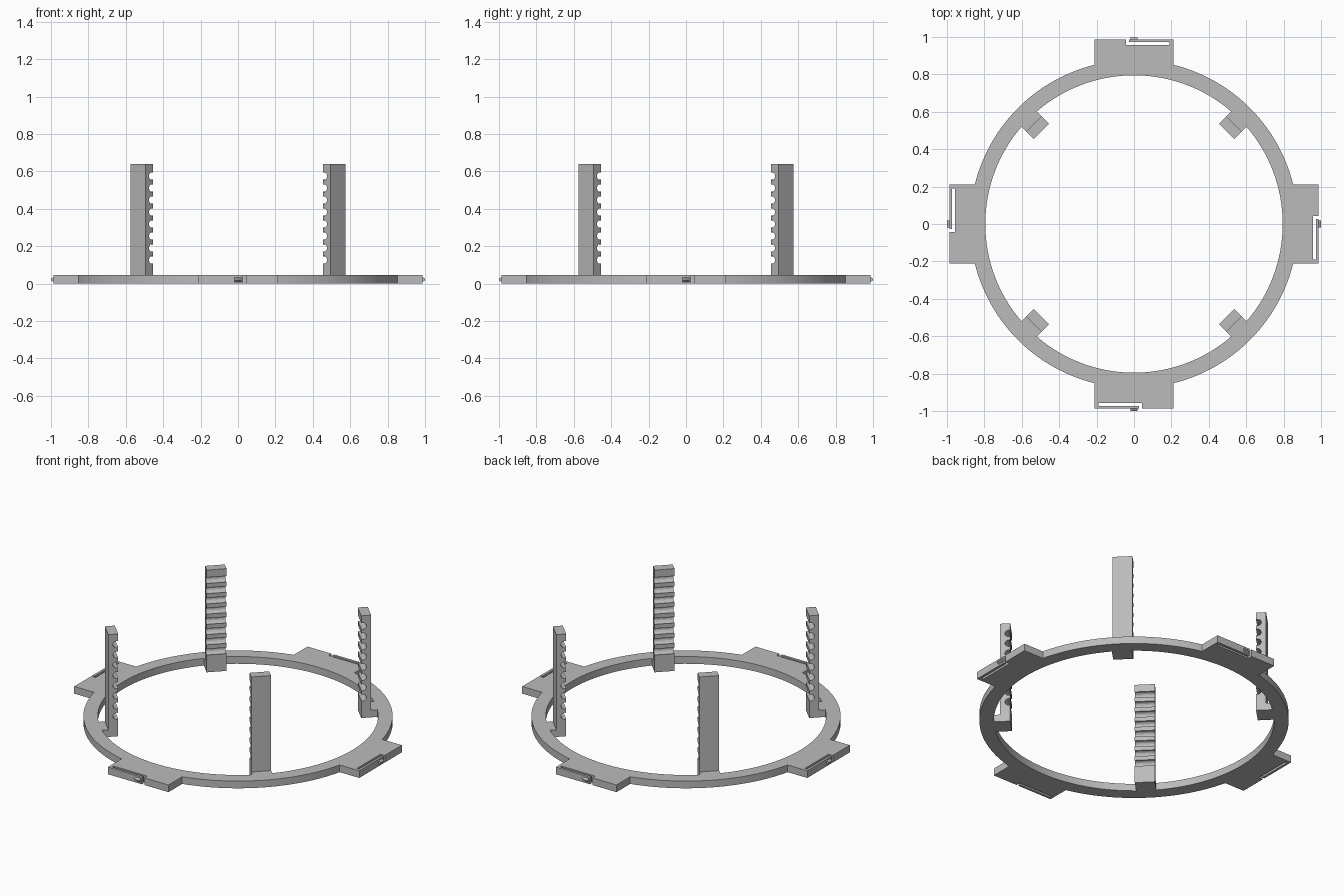
import bpy, bmesh
from math import sin, cos, pi, asin, acos, sqrt, radians
from mathutils import Matrix, Vector

cube = bpy.data.objects.get("Cube")
if cube:
    bpy.data.objects.remove(cube, do_unlink=True)

grey = bpy.data.materials.new("plain_grey")
grey.use_nodes = True
colour = (0.5, 0.5, 0.5, 1)
grey.diffuse_color = colour
grey.node_tree.nodes["Principled BSDF"].inputs["Base Color"].default_value = colour

PLATE = 0.045      # plate thickness
INNER, OUTER = 0.795, 0.877
POST_IN, POST_OUT, POST_HALF, POST_TOP = 0.70, 0.757, 0.057, 0.64
TAB_HALF, TAB_END = 0.21, 0.987


def arc(radius, start, end, steps):
    return [(radius * cos(start + (end - start) * i / steps),
             radius * sin(start + (end - start) * i / steps)) for i in range(steps + 1)]


def four_turns(points, offset=0):
    loop = []
    for k in range(4):
        a = offset + k * pi / 2
        loop += [(x * cos(a) - y * sin(a), x * sin(a) + y * cos(a)) for x, y in points]
    return loop


def prism(name, profile, half_width, angle):
    """Extrude a (radius, height) profile sideways and turn it round z."""
    bm = bmesh.new()
    face = bm.faces.new([bm.verts.new((r, -half_width, z)) for r, z in profile])
    new = bmesh.ops.extrude_face_region(bm, geom=[face])["geom"]
    bmesh.ops.translate(bm, vec=Vector((0, 2 * half_width, 0)),
                        verts=[v for v in new if isinstance(v, bmesh.types.BMVert)])
    bmesh.ops.recalc_face_normals(bm, faces=bm.faces)
    bm.transform(Matrix.Rotation(angle, 4, "Z"))
    mesh = bpy.data.meshes.new(name)
    bm.to_mesh(mesh)
    bm.free()
    mesh.materials.append(grey)
    obj = bpy.data.objects.new(name, mesh)
    bpy.context.collection.objects.link(obj)
    return obj


# Plate: outer outline with square tabs, each cut by an L-shaped spring slot
slot_in, slot_out = TAB_END - 0.029, TAB_END - 0.015
tab = [(TAB_END, -TAB_HALF), (TAB_END, 0.027), (slot_out, 0.027), (slot_out, -0.19),
       (slot_in, -0.19), (slot_in, 0.042), (TAB_END, 0.042), (TAB_END, TAB_HALF)]
tab_angle = asin(TAB_HALF / OUTER)
outer_loop = four_turns(tab + arc(OUTER, tab_angle, pi / 2 - tab_angle, 28))

# Inner outline with the four feet that carry the posts
foot_angle = asin(POST_HALF / INNER)
inner_loop = four_turns([(POST_IN, -POST_HALF), (POST_IN, POST_HALF)]
                        + arc(INNER, foot_angle, pi / 2 - foot_angle, 32), pi / 4)

curve = bpy.data.curves.new("ring_outline", "CURVE")
curve.dimensions = "2D"
curve.fill_mode = "BOTH"
curve.extrude = PLATE / 2
for loop in (outer_loop, inner_loop):
    spline = curve.splines.new("POLY")
    spline.points.add(len(loop) - 1)
    for point, (x, y) in zip(spline.points, loop):
        point.co = (x, y, 0, 1)
    spline.use_cyclic_u = True
curve.materials.append(grey)
ring = bpy.data.objects.new("ring_plate", curve)
ring.location.z = PLATE / 2
bpy.context.collection.objects.link(ring)
bpy.context.view_layer.objects.active = ring
ring.select_set(True)
bpy.ops.object.convert(target="MESH")
ring = bpy.context.view_layer.objects.active
bm = bmesh.new()
bm.from_mesh(ring.data)
bmesh.ops.remove_doubles(bm, verts=bm.verts, dist=0.0001)
bmesh.ops.recalc_face_normals(bm, faces=bm.faces)
bm.to_mesh(ring.data)
bm.free()
bpy.ops.object.shade_smooth_by_angle(angle=radians(20))
ring.select_set(False)

# Post profile: rounded grooves down the inward face
groove_r, groove_depth, pitch = 0.021, 0.009, 0.064
half_open = acos(-groove_depth / groove_r)
post = [(POST_OUT, PLATE - 0.002), (POST_OUT, POST_TOP), (POST_IN, POST_TOP)]
for i in range(8):
    z = 0.575 - i * pitch
    post += [(POST_IN + groove_depth + x, z + y)
             for x, y in arc(groove_r, half_open, -half_open, 10)]
post.append((POST_IN, PLATE - 0.002))

# Latch ridge on the end of each spring arm
latch = [(TAB_END - 0.004, 0.010), (TAB_END, 0.010), (1.0, 0.018),
         (1.0, 0.026), (TAB_END, 0.034), (TAB_END - 0.004, 0.034)]

sides = ("left", "back", "right", "front")
corners = ("back_left", "back_right", "front_right", "front_left")
for k in range(4):
    prism(corners[k] + "_post", post, POST_HALF, pi / 4 + k * pi / 2)
    prism(sides[k] + "_latch", latch, 0.018, k * pi / 2)
